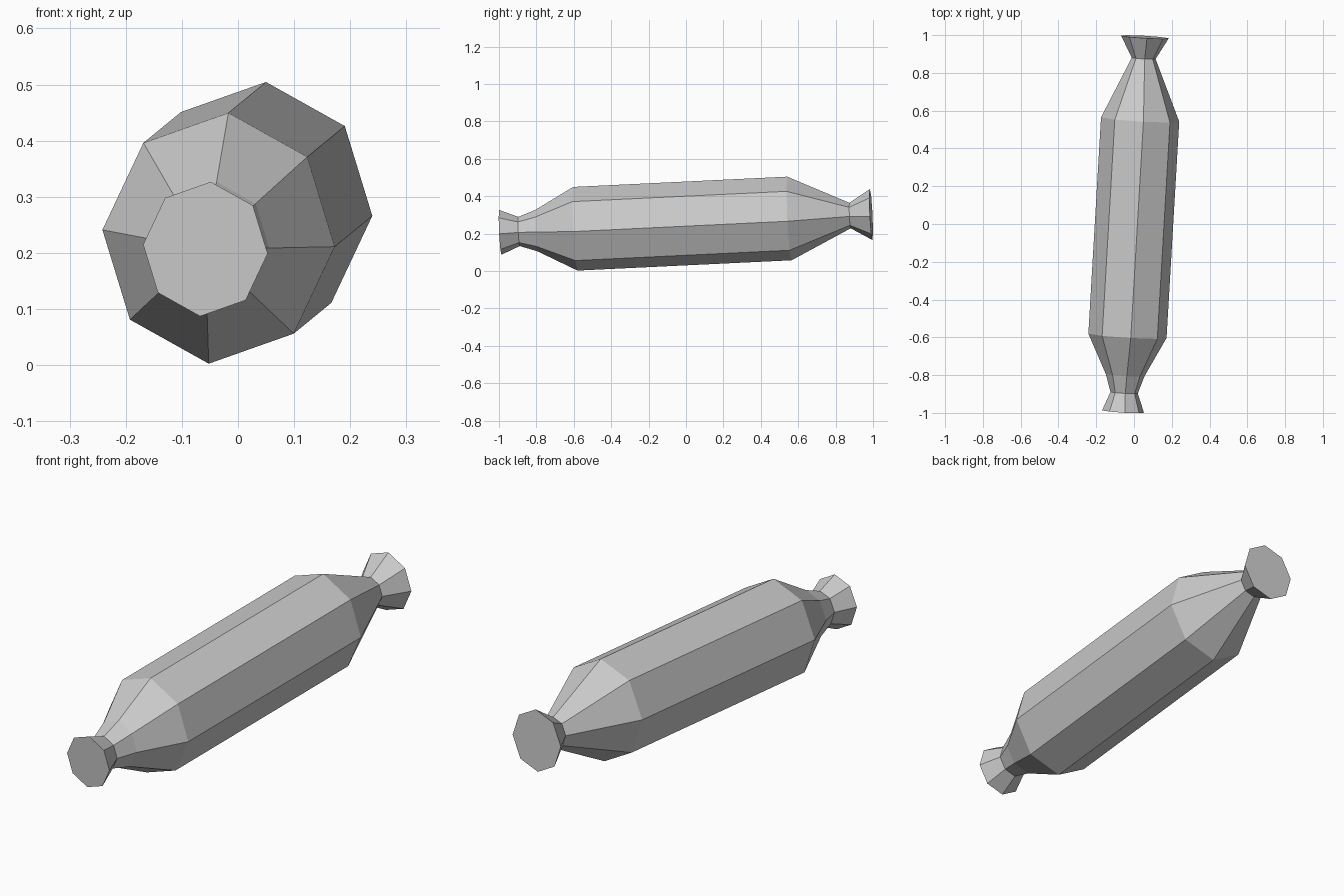
import bpy, bmesh
from mathutils import Vector

cube = bpy.data.objects.get("Cube")
if cube:
    bpy.data.objects.remove(cube, do_unlink=True)

grey = bpy.data.materials.new("plain_grey")
grey.use_nodes = True
colour = (0.6, 0.6, 0.6, 1)
grey.diffuse_color = colour
grey.node_tree.nodes["Principled BSDF"].inputs["Base Color"].default_value = colour

# Slightly flattened eight-sided cross-section: half of it, mirrored through the centre
half = [(0.0175, 0.2235), (0.158, 0.145), (0.207, -0.015), (0.134, -0.17)]
section = half + [(-x, -z) for x, z in half]
SLOPE_X, SLOPE_Z = 0.0585, 0.048
MID_Z = 0.2545


def ring(bm, y, scale):
    """Cross-section square to the tilted axis, centred at distance y."""
    verts = []
    for px, pz in section:
        dx, dz = px * scale, pz * scale
        dy = -(dx * SLOPE_X + dz * SLOPE_Z)
        verts.append(bm.verts.new(Vector((y * SLOPE_X + dx, y + dy, MID_Z + y * SLOPE_Z + dz))))
    return verts


def loft(name, stations, cap=None):
    bm = bmesh.new()
    rings = [ring(bm, y, s) for y, s in stations]
    n = len(section)
    for a, b in zip(rings, rings[1:]):
        for i in range(n):
            j = (i + 1) % n
            bm.faces.new((a[i], b[i], b[j], a[j]))
    if cap == "front":
        bm.faces.new(rings[0])
    elif cap == "back":
        bm.faces.new(rings[-1][::-1])
    # Sections run clockwise seen from the front, so turn every face outwards
    bmesh.ops.reverse_faces(bm, faces=bm.faces[:])
    mesh = bpy.data.meshes.new(name)
    bm.to_mesh(mesh)
    bm.free()
    mesh.materials.append(grey)
    obj = bpy.data.objects.new(name, mesh)
    bpy.context.collection.objects.link(obj)
    return obj


# Long body with tapered shoulders, and a flared knob at each end
loft("body", [(-0.893, 0.35), (-0.8, 0.495), (-0.592, 1), (0.553, 1), (0.877, 0.305)])
loft("front_knob", [(-0.993, 0.536), (-0.893, 0.35)], "front")
loft("back_knob", [(0.877, 0.305), (0.99, 0.61)], "back")
